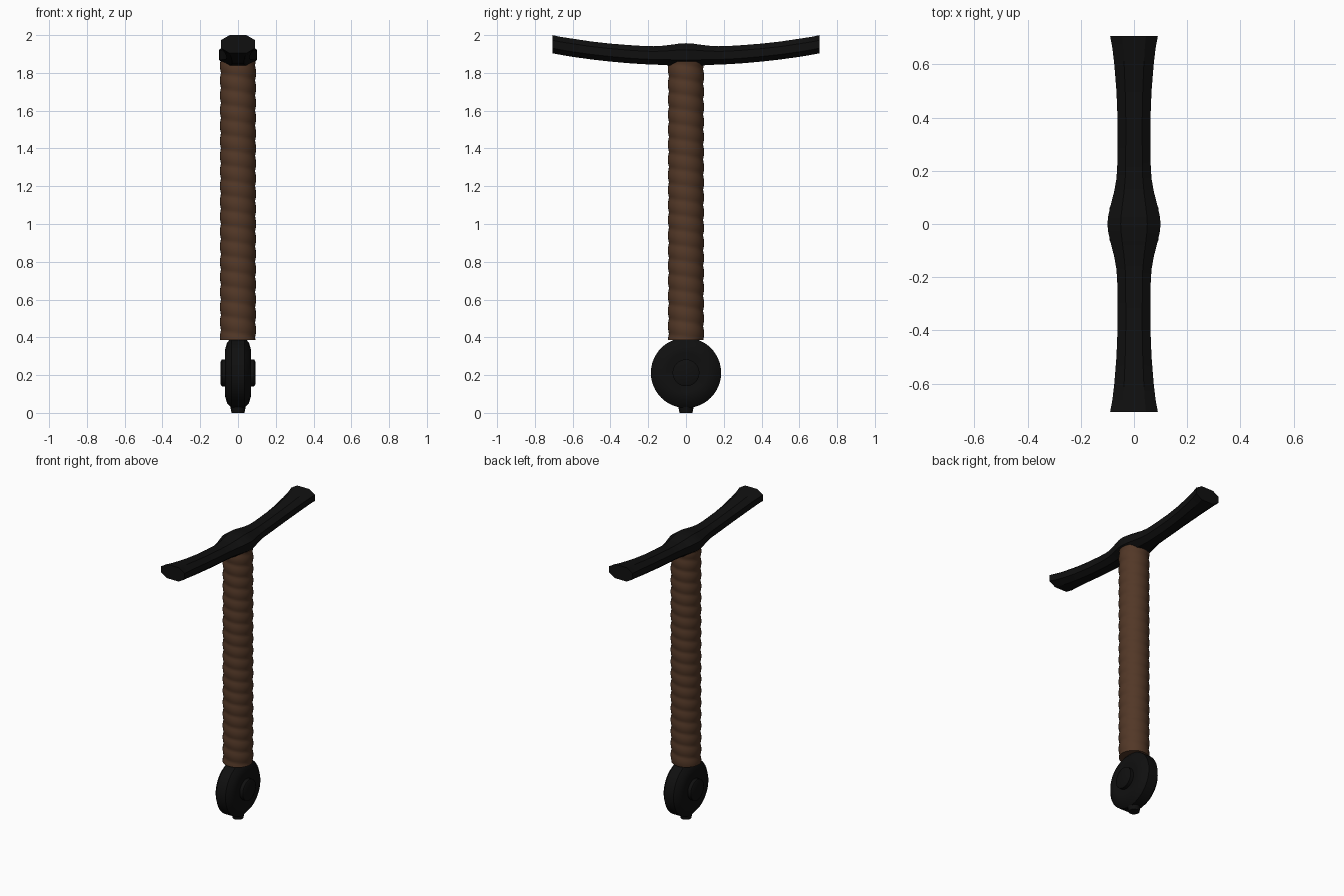
import bpy, bmesh, math

if "Cube" in bpy.data.objects:
    bpy.data.objects.remove(bpy.data.objects["Cube"])


def material(name, rgb):
    m = bpy.data.materials.new(name)
    m.diffuse_color = (*rgb, 1)
    m.use_nodes = True
    m.node_tree.nodes["Principled BSDF"].inputs["Base Color"].default_value = m.diffuse_color
    return m


BLACK = material("black iron", (0.005, 0.005, 0.005))
BROWN = material("brown leather", (0.085, 0.039, 0.020))


def loft(name, rings, mat, angle=30):
    """Skin a list of equal-length closed rings and cap both ends."""
    bm = bmesh.new()
    loops = [[bm.verts.new(p) for p in ring] for ring in rings]
    n = len(loops[0])
    for a, b in zip(loops, loops[1:]):
        for i in range(n):
            j = (i + 1) % n
            bm.faces.new((a[i], a[j], b[j], b[i]))
    bm.faces.new(loops[0])
    bm.faces.new(loops[-1])
    bmesh.ops.recalc_face_normals(bm, faces=bm.faces)
    me = bpy.data.meshes.new(name)
    bm.to_mesh(me)
    bm.free()
    me.materials.append(mat)
    ob = bpy.data.objects.new(name, me)
    bpy.context.collection.objects.link(ob)
    bpy.context.view_layer.objects.active = ob
    ob.select_set(True)
    bpy.ops.object.shade_smooth_by_angle(angle=math.radians(angle))
    ob.select_set(False)
    return ob


def circle(r, n):
    return [(r * math.cos(2 * math.pi * i / n), r * math.sin(2 * math.pi * i / n)) for i in range(n)]


def turned_x(name, profile, zc, mat, n=48):
    return loft(name, [[(x, u, zc + v) for u, v in circle(r, n)] for x, r in profile], mat)


# Leather grip with a fine spiral wrap
PITCH, SIDES = 0.08, 32
Z0, Z1 = 0.387, 1.86
rings = []
for k in range(149):
    z = Z0 + (Z1 - Z0) * k / 148
    ring = []
    for i in range(SIDES):
        a = 2 * math.pi * i / SIDES
        r = 0.090 + 0.006 * abs(math.sin(math.pi * z / PITCH + a / 2))
        ring.append((r * math.cos(a), r * math.sin(a), z))
    rings.append(ring)
loft("grip", rings, BROWN, 60)

# Wheel pommel, with a raised boss on each face
half = [(0.035, 0.186), (0.058, 0.160), (0.068, 0.125), (0.068, 0.105), (0.063, 0.078)]
turned_x("pommel_disc", [(-x, r) for x, r in reversed(half)] + half, 0.212, BLACK)
turned_x("pommel_boss", [(-0.092, 0.060), (-0.086, 0.071), (0.086, 0.071), (0.092, 0.060)], 0.212, BLACK, 32)

# Peened button under the pommel
loft("pommel_button", [[(x, y, z) for x, y in circle(r, 16)] for z, r in
     ((0, 0.034), (0.03, 0.040), (0.06, 0.048))], BLACK)

# Crossguard: octagonal section swept along y (y, half width, bottom, top)
half = [(0, 0.100, 1.833, 1.957), (0.03, 0.097, 1.834, 1.956), (0.07, 0.088, 1.838, 1.950),
        (0.12, 0.075, 1.842, 1.944), (0.17, 0.066, 1.844, 1.941), (0.22, 0.063, 1.846, 1.942),
        (0.30, 0.062, 1.851, 1.947), (0.40, 0.062, 1.860, 1.955), (0.50, 0.066, 1.871, 1.966),
        (0.60, 0.074, 1.885, 1.981), (0.66, 0.081, 1.895, 1.990), (0.708, 0.090, 1.904, 2.0)]
stations = [(-y, w, b, t) for y, w, b, t in reversed(half[1:])] + half
octagon = [(-0.5, 0), (0.5, 0), (1, 0.28), (1, 0.72), (0.5, 1), (-0.5, 1), (-1, 0.72), (-1, 0.28)]
loft("crossguard", [[(u * w, y, b + v * (t - b)) for u, v in octagon] for y, w, b, t in stations], BLACK)
